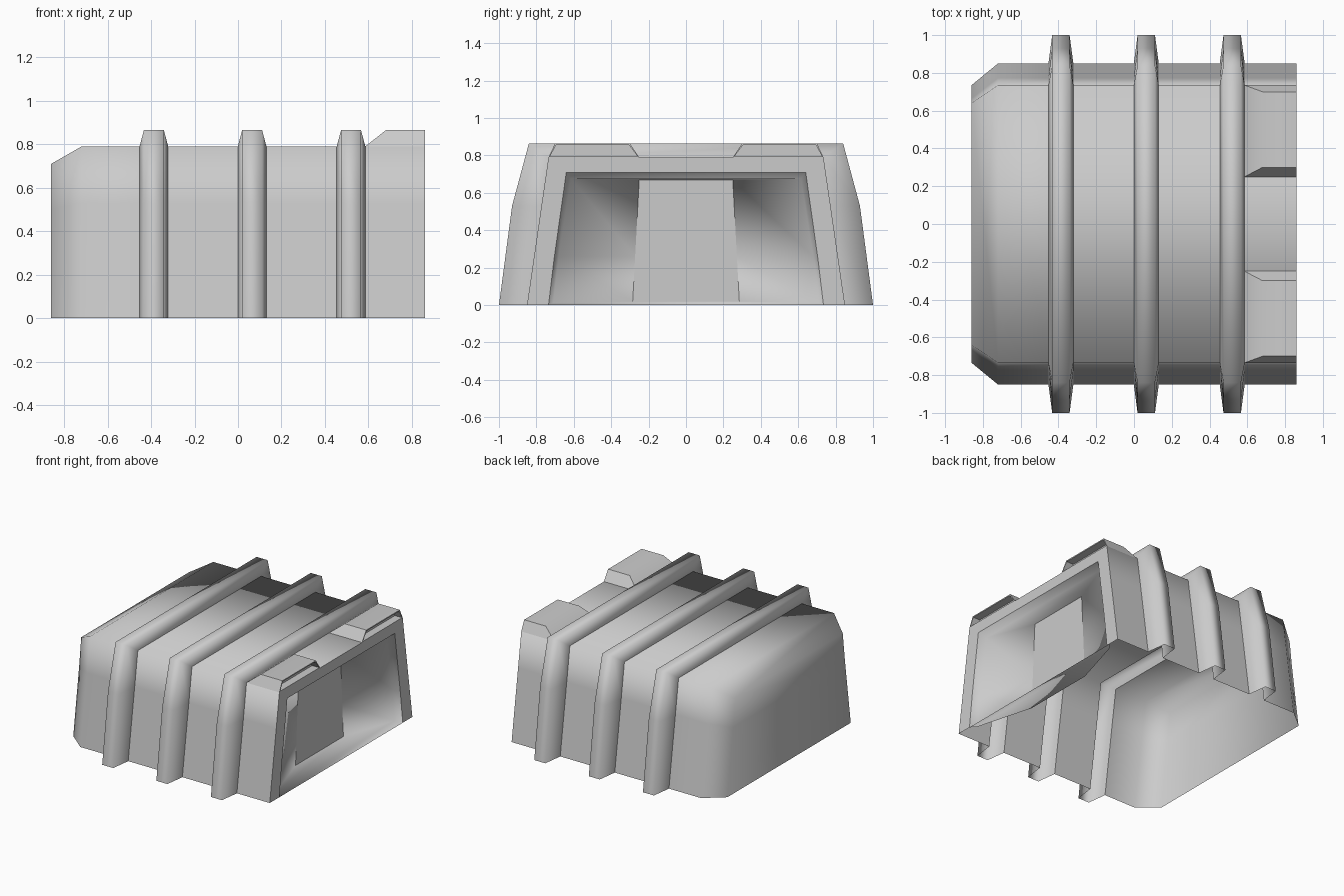
import bpy
import bmesh
import math

cube = bpy.data.objects.get("Cube")
if cube:
    bpy.data.objects.remove(cube, do_unlink=True)

grey = bpy.data.materials.new("light_grey")
grey.use_nodes = True
COLOR = (0.6, 0.6, 0.6, 1)
grey.diffuse_color = COLOR
grey.node_tree.nodes["Principled BSDF"].inputs["Base Color"].default_value = COLOR


def finish(name, bm):
    """Smooth gentle bends, keep hard edges, and link the part."""
    for f in bm.faces:
        f.smooth = True
    for e in bm.edges:
        e.smooth = e.is_manifold and e.calc_face_angle() < math.radians(45)
    mesh = bpy.data.meshes.new(name)
    bm.to_mesh(mesh)
    bm.free()
    mesh.materials.append(grey)
    obj = bpy.data.objects.new(name, mesh)
    bpy.context.collection.objects.link(obj)
    return obj


def arch(x, half):
    """Full arch from the left foot over the top to the right foot."""
    return [(x, y, z) for y, z in half] + [(x, -y, z) for y, z in reversed(half)]


def skin(name, sections, closed=False, cap_first=False, cap_last=False):
    """Sheet through a row of matching arches."""
    bm = bmesh.new()
    rings = [[bm.verts.new(p) for p in s] for s in sections]
    n = len(rings[0])
    for a, b in zip(rings, rings[1:]):
        for i in range(n if closed else n - 1):
            j = (i + 1) % n
            bm.faces.new((a[i], a[j], b[j], b[i]))
    if cap_first:
        bm.faces.new(rings[0][::-1])
    if cap_last:
        bm.faces.new(rings[-1])
    return finish(name, bm)


# Half sections, foot to roof edge
BODY = [(0.85, 0), (0.773, 0.53), (0.735, 0.79)]
REAR = [(0.735, 0), (0.665, 0.5), (0.64, 0.71)]
RIB = [(1.0, 0), (0.93, 0.53), (0.84, 0.865)]
OPENING = [(0.735, 0), (0.705, 0.25), (0.64, 0.71)]
JAMB = [(0.71, 0.012), (0.68, 0.26), (0.615, 0.675)]
DOOR = [(0.285, 0.02), (0.272, 0.26), (0.25, 0.67)]
BACK, FRONT = -0.86, 0.86
rib_centres = [-0.387, 0.065, 0.52]
BASE_W, TOP_W = 0.066, 0.046

# Hull panels between the ribs, the first with the chamfered end wall
start = None
for i, c in enumerate(rib_centres):
    if start is None:
        skin("hull_end", [arch(BACK, REAR), arch(-0.72, BODY), arch(c - BASE_W, BODY)],
             cap_first=True)
    else:
        skin(f"hull_panel_{i}", [arch(start, BODY), arch(c - BASE_W, BODY)])
    start = c + BASE_W
    # Hollow rib
    skin(f"rib_{i + 1}", [arch(c - BASE_W, BODY), arch(c - TOP_W, RIB),
                          arch(c + TOP_W, RIB), arch(c + BASE_W, BODY)])
skin("hull_entrance", [arch(start, BODY), arch(FRONT, BODY)])

# Entrance: frame, splayed recess with floor, door
skin("door_frame", [arch(FRONT, BODY), arch(FRONT, OPENING)])
skin("door_recess", [arch(FRONT, OPENING), arch(0.81, JAMB), arch(0.68, DOOR)], closed=True)
bm = bmesh.new()
bm.faces.new([bm.verts.new(p) for p in arch(0.68, DOOR)])
finish("door", bm)

# Raised roof housings over the entrance, each with a recessed slot
bm = bmesh.new()
low = [bm.verts.new((x, y, 0.79)) for x, y in
       ((0.585, 0.25), (FRONT, 0.25), (FRONT, 0.735), (0.585, 0.735))]
high = [bm.verts.new((x, y, 0.865)) for x, y in
        ((0.68, 0.3), (FRONT, 0.3), (FRONT, 0.7), (0.68, 0.7))]
bm.faces.new(low[::-1])
bm.faces.new(high)
sides = []
for i in range(4):
    j = (i + 1) % 4
    sides.append(bm.faces.new((low[i], low[j], high[j], high[i])))
bmesh.ops.recalc_face_normals(bm, faces=bm.faces)
slot = sides[1]
bmesh.ops.inset_region(bm, faces=[slot], thickness=0.01)
pocket = bmesh.ops.extrude_discrete_faces(bm, faces=[slot])["faces"][0]
rim = [l.vert for l in pocket.loops]
bmesh.ops.translate(bm, verts=rim, vec=(-0.06, 0, 0))
bmesh.ops.remove_doubles(bm, verts=bm.verts, dist=0.0001)
housing = finish("roof_housing", bm)
mirror = housing.modifiers.new("mirror", 'MIRROR')
mirror.use_axis = (False, True, False)
